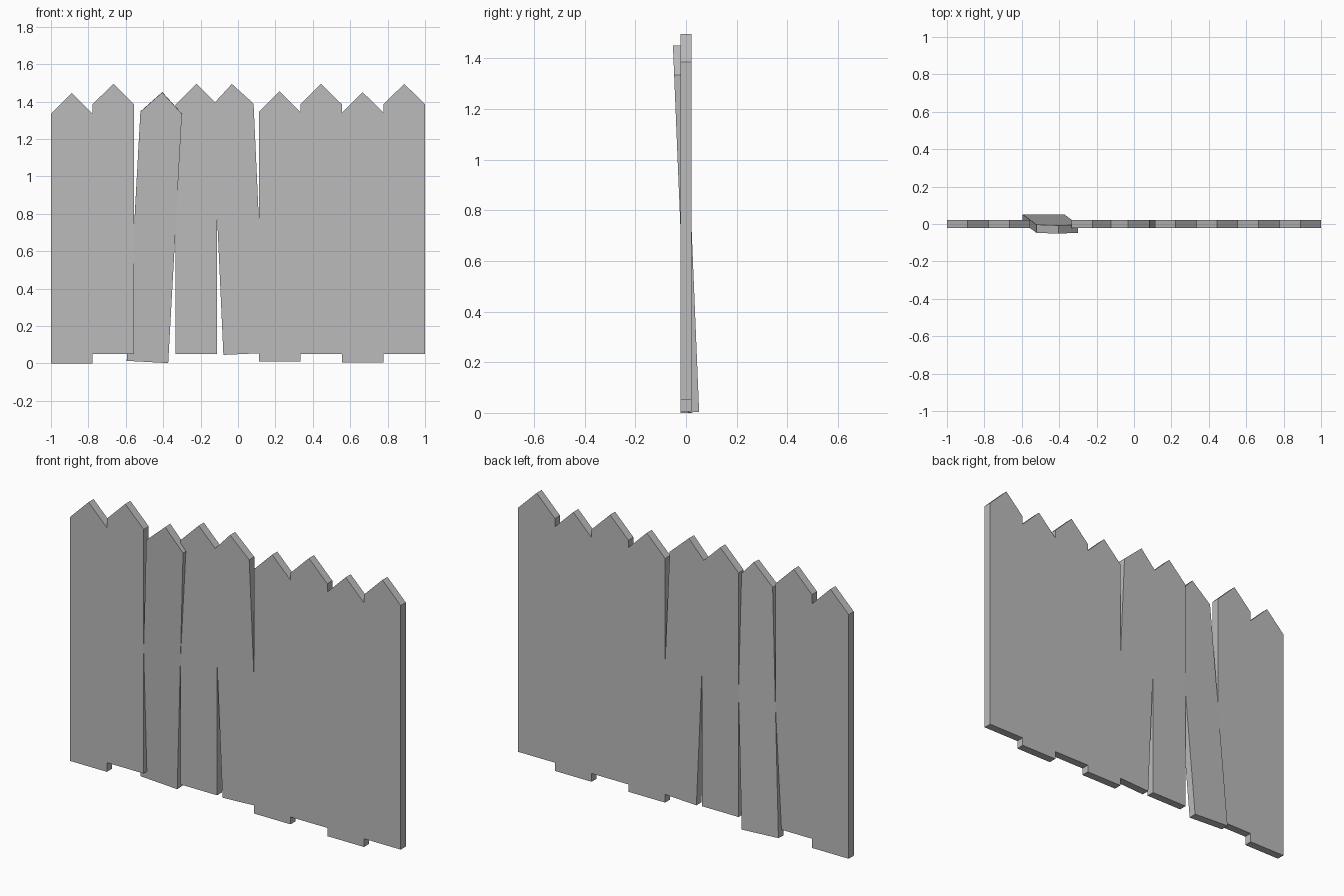
import bpy
import bmesh
from math import radians
from mathutils import Matrix

cube = bpy.data.objects.get("Cube")
if cube:
    bpy.data.objects.remove(cube, do_unlink=True)

WIDTH, THICK = 2 / 9, 0.044
SHOULDER, PEAK = 1.335, 1.445

grey = bpy.data.materials.new("weathered_grey")
grey.use_nodes = True
colour = (0.5, 0.5, 0.5, 1)
grey.diffuse_color = colour
grey.node_tree.nodes["Principled BSDF"].inputs["Base Color"].default_value = colour


def picket(name, x, lift, lean=0, tip=0):
    """Pointed board; lean turns it sideways, tip turns its top forward."""
    w, mid = WIDTH / 2, PEAK / 2
    profile = [(-w, 0), (w, 0), (w, SHOULDER), (0, PEAK), (-w, SHOULDER)]
    bm = bmesh.new()
    face = bm.faces.new([bm.verts.new((px, -THICK / 2, pz - mid)) for px, pz in profile])
    ext = bmesh.ops.extrude_face_region(bm, geom=[face])
    back = [v for v in ext["geom"] if isinstance(v, bmesh.types.BMVert)]
    bmesh.ops.translate(bm, verts=back, vec=(0, THICK, 0))
    bmesh.ops.recalc_face_normals(bm, faces=bm.faces)
    turn = Matrix.Rotation(radians(tip), 4, "X") @ Matrix.Rotation(radians(lean), 4, "Y")
    bm.transform(Matrix.Translation((x, 0, lift + mid)) @ turn)
    mesh = bpy.data.meshes.new(name)
    bm.to_mesh(mesh)
    bm.free()
    mesh.materials.append(grey)
    bpy.context.collection.objects.link(bpy.data.objects.new(name, mesh))


# Row of pickets at uneven heights, two of them knocked askew
lifts = [0, 0.05, 0.007, 0.05, 0.05, 0.01, 0.05, 0.005, 0.05]
askew = {2: (3.15, 2.35), 4: (-2.6, 0)}
for i, lift in enumerate(lifts):
    picket(f"picket_{i + 1}", (i - 4) * WIDTH, lift, *askew.get(i, (0, 0)))
